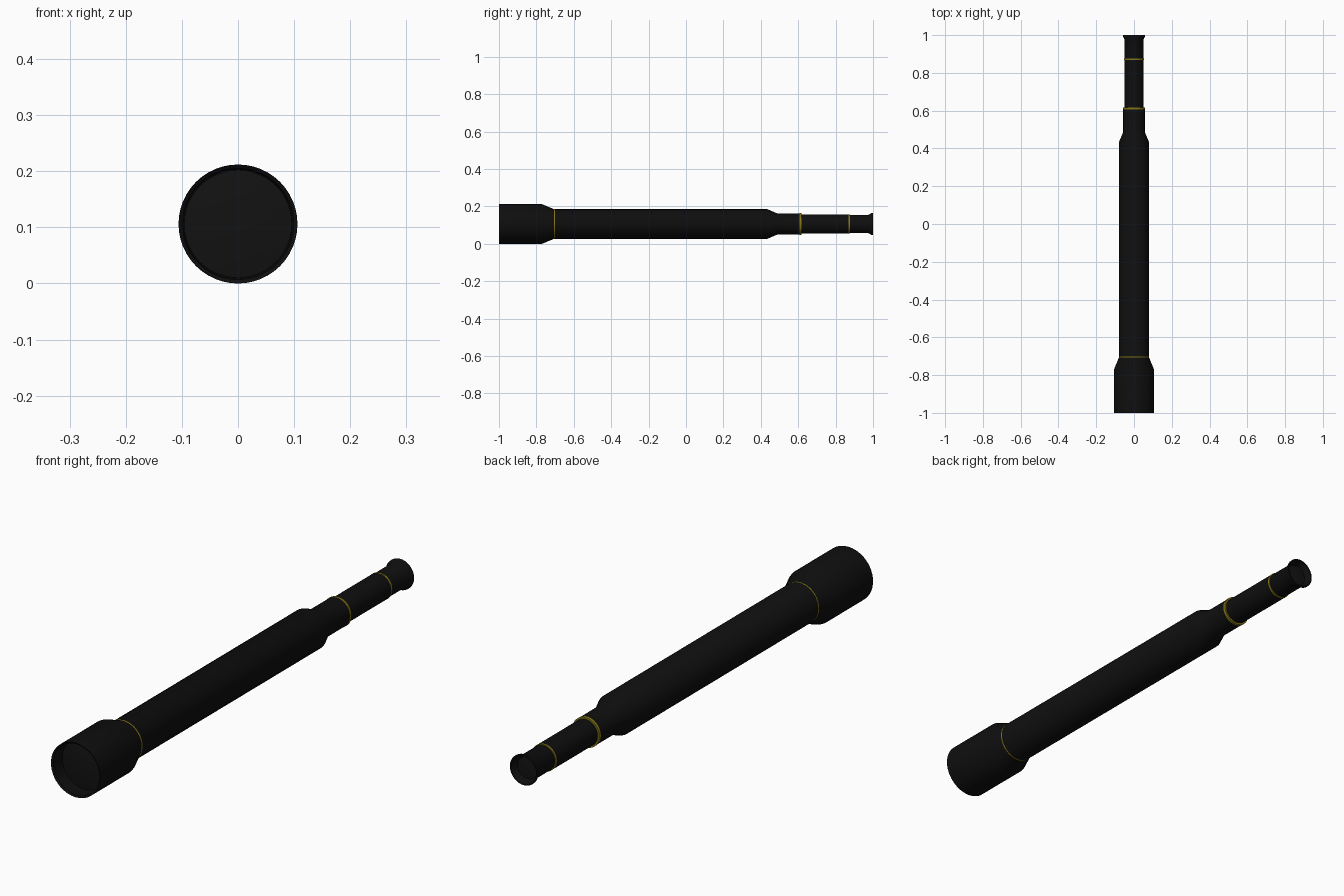
import bpy, bmesh, math

if "Cube" in bpy.data.objects:
    bpy.data.objects.remove(bpy.data.objects["Cube"])

AXIS_Z = 0.106
SIDES = 48


def material(name, rgb):
    m = bpy.data.materials.new(name)
    m.diffuse_color = (*rgb, 1)
    m.use_nodes = True
    m.node_tree.nodes["Principled BSDF"].inputs["Base Color"].default_value = m.diffuse_color
    return m


BLACK = material("matte black", (0.0045, 0.0045, 0.0045))
GOLD = material("dark gold", (0.24, 0.185, 0.008))
GLASS = material("dark glass", (0.006, 0.006, 0.006))


def lathe(name, profile, mat, closed=False):
    """Spin (y, radius) points around the long axis."""
    bm = bmesh.new()
    rings = []
    for y, r in profile:
        if r == 0:
            rings.append([bm.verts.new((0, y, AXIS_Z))] * SIDES)
        else:
            rings.append([bm.verts.new((r * math.cos(2 * math.pi * i / SIDES), y,
                                        AXIS_Z + r * math.sin(2 * math.pi * i / SIDES)))
                          for i in range(SIDES)])
    pairs = list(zip(rings, rings[1:]))
    if closed:
        pairs.append((rings[-1], rings[0]))
    for a, b in pairs:
        for i in range(SIDES):
            j = (i + 1) % SIDES
            loop = list(dict.fromkeys((a[i], a[j], b[j], b[i])))
            bm.faces.new(loop)
    bmesh.ops.recalc_face_normals(bm, faces=bm.faces)
    me = bpy.data.meshes.new(name)
    bm.to_mesh(me)
    bm.free()
    me.materials.append(mat)
    ob = bpy.data.objects.new(name, me)
    bpy.context.collection.objects.link(ob)
    bpy.ops.object.select_all(action='DESELECT')
    ob.select_set(True)
    bpy.context.view_layer.objects.active = ob
    bpy.ops.object.shade_smooth_by_angle(angle=math.radians(35))
    return ob


# Front hood with recessed opening, tapering into the main barrel and neck
lathe("main_barrel", [(-0.94, 0), (-0.94, 0.097), (-0.995, 0.099), (-1.0, 0.106),
                      (-0.77, 0.106), (-0.705, 0.079), (0.435, 0.079),
                      (0.487, 0.057), (0.608, 0.057), (0.608, 0)], BLACK)

# Sliding draw tube, stepping down to the flared eyepiece
lathe("draw_tube", [(0.58, 0), (0.58, 0.0515), (0.872, 0.0515), (0.872, 0)], BLACK)
lathe("eyepiece", [(0.85, 0), (0.85, 0.049), (0.975, 0.049), (0.993, 0.059), (1.0, 0.059),
                   (1.0, 0.054), (0.975, 0.042), (0.975, 0)], BLACK)

# Gold trim bands
for name, y, r, w in (("front_band", -0.705, 0.0795, 0.008),
                      ("neck_band", 0.612, 0.058, 0.010),
                      ("eyepiece_band", 0.873, 0.052, 0.007)):
    lathe(name, [(y - w / 2, r - 0.011), (y - w / 2, r),
                 (y + w / 2, r), (y + w / 2, r - 0.011)], GOLD, closed=True)

# Front and rear lenses, gently domed
lathe("front_lens", [(-0.945, 0.096), (-0.949, 0.07), (-0.952, 0.035), (-0.953, 0)], GLASS)
lathe("rear_lens", [(0.977, 0.042), (0.979, 0.02), (0.98, 0)], GLASS)
